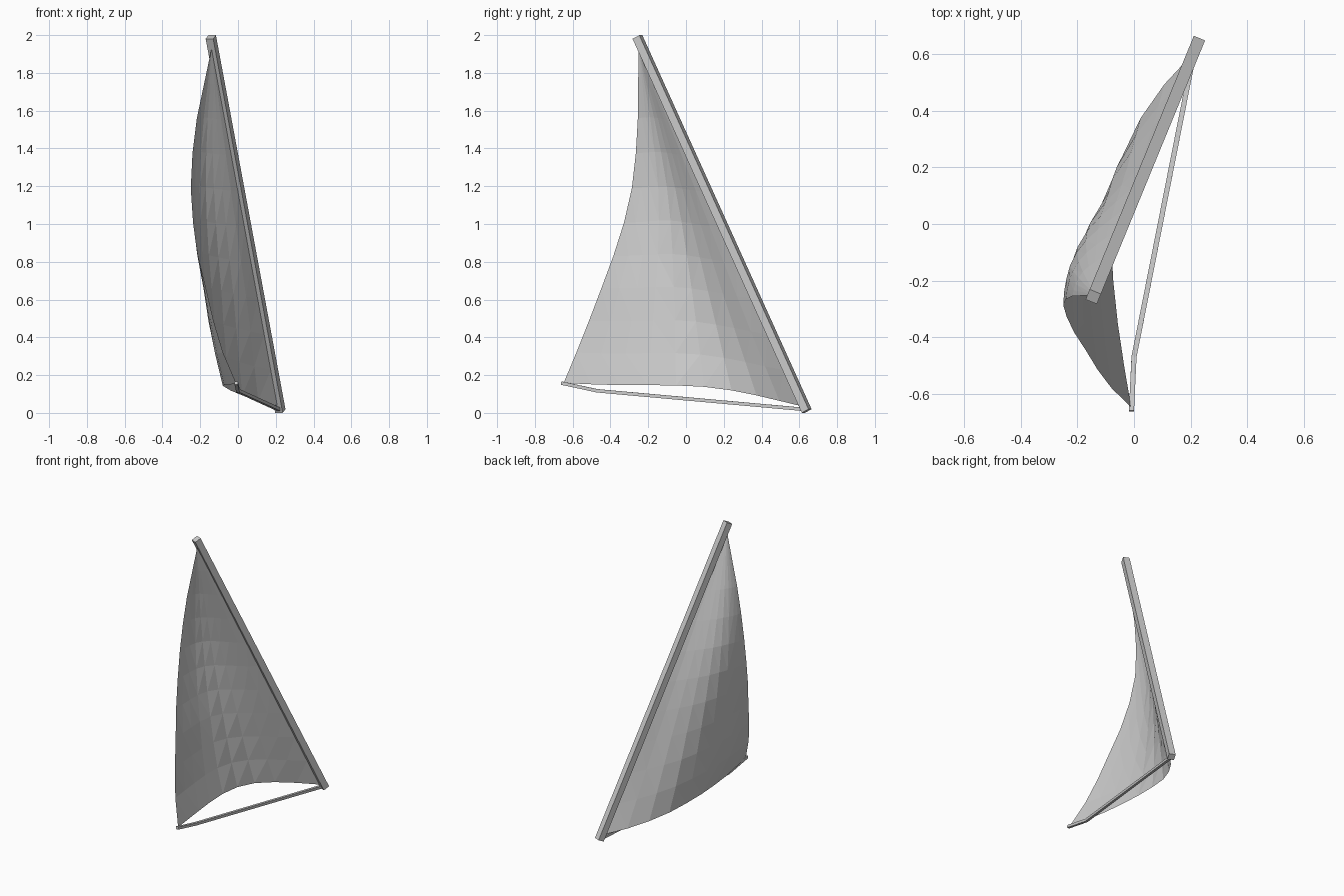
import bpy, bmesh
from mathutils import Vector

if "Cube" in bpy.data.objects:
    bpy.data.objects.remove(bpy.data.objects["Cube"])


def finish(name, bm):
    bmesh.ops.recalc_face_normals(bm, faces=bm.faces)
    me = bpy.data.meshes.new(name)
    bm.to_mesh(me)
    bm.free()
    ob = bpy.data.objects.new(name, me)
    bpy.context.collection.objects.link(ob)
    return ob


def square_bar(name, points, half):
    """Sweep a square section along a path."""
    pts = [Vector(p) for p in points]
    bm = bmesh.new()
    rings = []
    for i, p in enumerate(pts):
        d = (pts[min(i + 1, len(pts) - 1)] - pts[max(i - 1, 0)]).normalized()
        a = d.cross(Vector((0, 0, 1))).normalized()
        b = a.cross(d)
        rings.append([bm.verts.new(p + half * (s * a + t * b))
                      for s, t in ((-1, -1), (1, -1), (1, 1), (-1, 1))])
    for r, q in zip(rings, rings[1:]):
        for k in range(4):
            bm.faces.new((r[k], r[(k + 1) % 4], q[(k + 1) % 4], q[k]))
    bm.faces.new(rings[0])
    bm.faces.new(rings[-1])
    return finish(name, bm)


def along(points, t):
    """Point at fraction t of a polyline's length."""
    pts = [Vector(p) for p in points]
    lens = [(b - a).length for a, b in zip(pts, pts[1:])]
    s = t * sum(lens)
    for a, b, l in zip(pts, pts[1:], lens):
        if s <= l:
            return a.lerp(b, s / l)
        s -= l
    return pts[-1]


# Raked mast and thin, slightly bent boom
square_bar("mast", [(.224, .639, .01), (-.144, -.257, 1.99)], .0215)
square_bar("boom", [(.215, .62, .019), (.0, -.47, .117),
                    (-.009, -.661, .158)], .009)

# Sail edges: luff on the mast, free leech, curved foot
tack, head, clew = (.208, .602, .038), (-.14, -.252, 1.93), (-.01, -.648, .158)
leech = [clew, (-.105, -.555, .38), (-.155, -.47, .6), (-.22, -.37, .87),
         (-.25, -.30, 1.1), (-.25, -.27, 1.3), (-.22, -.255, 1.55),
         (-.18, -.253, 1.74), head]
foot = [tack, (.12, .51, .06), (.05, .42, .083), (-.02, .3, .108),
        (-.055, .2, .127), (-.08, .05, .143), (-.082, -.12, .147),
        (-.052, -.4, .147), clew]

# Sail surface: straight chords plus a belly that moves aft and fades upward
NU, NV = 9, 10
bm = bmesh.new()
grid = []
for j in range(NV + 1):
    v = j / NV
    lo, hi = Vector(tack).lerp(Vector(head), v), along(leech, v)
    row = []
    for i in range(NU + 1):
        u = i / NU
        w = u ** (1 + .8 * v)
        belly = along(foot, w) - Vector(tack).lerp(Vector(clew), w)
        row.append(bm.verts.new(lo.lerp(hi, u) + belly * (1 - v) ** 1.15))
    grid.append(row)
for j in range(NV):
    for i in range(NU):
        bm.faces.new((grid[j][i], grid[j][i + 1],
                      grid[j + 1][i + 1], grid[j + 1][i]))
bmesh.ops.remove_doubles(bm, verts=bm.verts, dist=1e-4)
bmesh.ops.triangulate(bm, faces=bm.faces)
finish("sail", bm)
